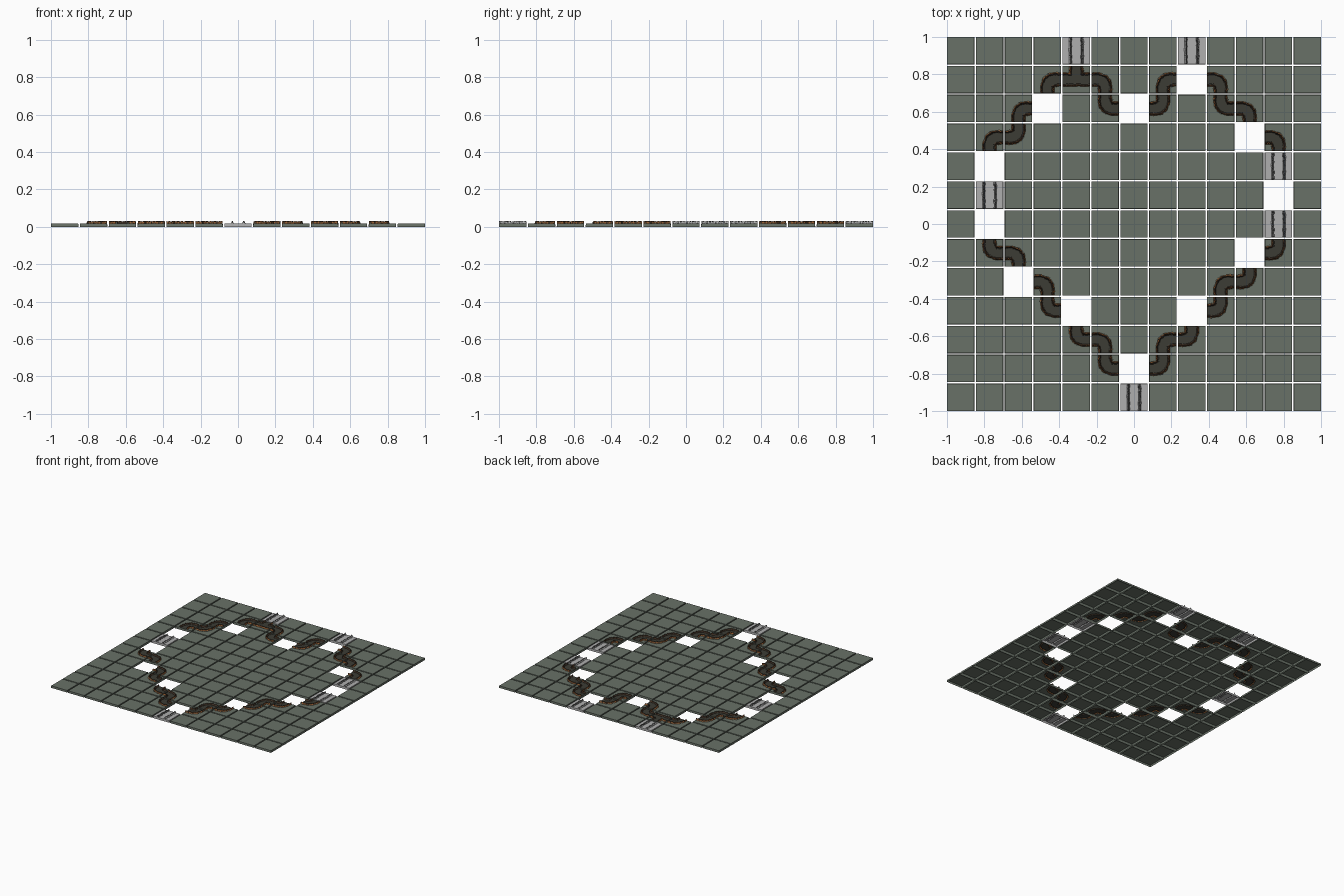
import bpy, bmesh, math, random
from mathutils import Vector, noise

if "Cube" in bpy.data.objects:
    bpy.data.objects.remove(bpy.data.objects["Cube"])

random.seed(4)
HALF = 0.0735                    # half tile width
PITCH = (2 - 2 * HALF) / 12      # 13 x 13 board
TOP = 0.0165                     # tile surface height
RIM, RIM_W, RIM_H = 0.031, 0.0065, 0.016


def material(name, rgb):
    m = bpy.data.materials.new(name)
    m.diffuse_color = (*rgb, 1)
    m.use_nodes = True
    m.node_tree.nodes["Principled BSDF"].inputs["Base Color"].default_value = m.diffuse_color
    return m


GREEN = material("grey green tile", (0.14, 0.165, 0.135))
EARTH = material("dark path floor", (0.045, 0.045, 0.035))
BROWN = material("dark brown bank", (0.05, 0.03, 0.018))
ORANGE = material("orange brown crest", (0.29, 0.105, 0.03))
GREY = material("light grey stone", (0.43, 0.43, 0.43))
DARK = material("dark grey ridge", (0.09, 0.09, 0.09))


# Distance from the path centre line for each tile type
def straight(x, y):
    return abs(x)


def corner(x, y, r=0.04):        # joins +x and +y sides
    if x < r and y < r:
        return abs(math.hypot(x - r, y - r) - r)
    return min(abs(x), abs(y))


def junction(x, y):              # joins -x, +x and +y sides
    return min(abs(y), math.hypot(x, min(y, 0)))


def shell(name, mats, dist=None, n=1):
    """Open-bottomed tile; a path channel with ragged rims is raised from its top."""
    bm = bmesh.new()
    bmesh.ops.create_grid(bm, x_segments=n, y_segments=n, size=HALF - 0.0012)

    def d(x, y):
        p = Vector((x * 45, y * 45, 3.1))
        return dist(x, y) + 0.004 * noise.noise(p) + 0.002 * noise.noise(p * 3)

    for v in bm.verts:
        v.co.z = TOP
        if dist:
            k = 1 - abs(d(v.co.x, v.co.y) - RIM) / RIM_W
            if k > 0:
                v.co.z += RIM_H * min(1, 1.3 * k) * random.uniform(0.55, 1.0)
    # colour by distance from the centre line
    if dist:
        for f in bm.faces:
            c = f.calc_center_median()
            e = d(c.x, c.y)
            if e < RIM - RIM_W:
                f.material_index = 1
            elif e < RIM + RIM_W:
                crest = e > RIM + 0.001 or c.z > TOP + 0.012
                f.material_index = 3 if crest and random.random() < 0.75 else 2
    # skirt
    edges = [e for e in bm.edges if e.is_boundary]
    res = bmesh.ops.extrude_edge_only(bm, edges=edges)["geom"]
    for g in res:
        if isinstance(g, bmesh.types.BMVert):
            for a in (0, 1):
                if abs(g.co[a]) > HALF - 0.0015:
                    g.co[a] = math.copysign(HALF, g.co[a])
            g.co.z = 0
        elif isinstance(g, bmesh.types.BMFace):
            g.material_index = 0
    bmesh.ops.recalc_face_normals(bm, faces=bm.faces)
    if sum(f.normal.z for f in bm.faces) < 0:
        bmesh.ops.reverse_faces(bm, faces=bm.faces)
    me = bpy.data.meshes.new(name)
    bm.to_mesh(me)
    bm.free()
    for m in mats:
        me.materials.append(m)
    return me


path_mats = [GREEN, EARTH, BROWN, ORANGE]
PLAIN = shell("plain_tile", [GREEN])
CORNER = shell("path_corner_tile", path_mats, corner, 46)
TEE = shell("path_junction_tile", path_mats, junction, 46)
STONE = shell("stone_channel_tile", [GREY, GREY, DARK, GREY], straight, 46)

# Board layout, back row first.  . plain  # gap  S stone channel  T junction
# corners: a = right+up, b = left+up, c = left+down, d = right+down
LAYOUT = """
....S...S....
...dTc.d#c...
..d#.a#b.ac..
.db.......#c.
.#.........S.
.S.........#.
.#.........S.
.ac.......#b.
..#c.....db..
...a#...#b...
....ac.db....
.....a#b.....
......S......
""".split()

for row, line in enumerate(LAYOUT):
    for col, ch in enumerate(line):
        if ch == "#":
            continue
        mesh = {".": PLAIN, "S": STONE, "T": TEE}.get(ch, CORNER)
        ob = bpy.data.objects.new(mesh.name, mesh)
        ob.location = ((col - 6) * PITCH, (6 - row) * PITCH, 0)
        if ch in "abcd":
            ob.rotation_euler.z = "abcd".index(ch) * math.pi / 2
        bpy.context.collection.objects.link(ob)
